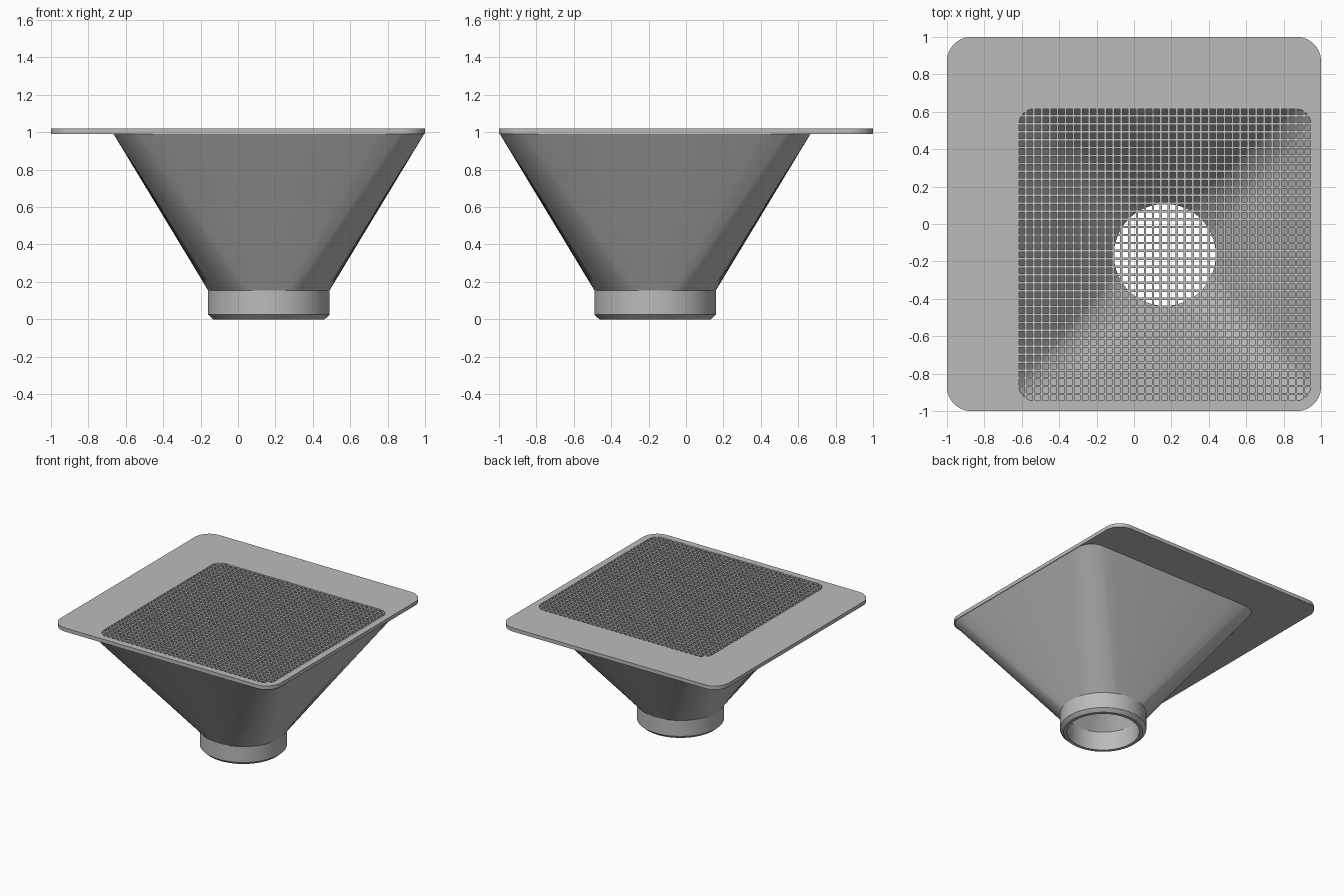
import bpy
import bmesh
from math import cos, sin, pi

if "Cube" in bpy.data.objects:
    bpy.data.objects.remove(bpy.data.objects["Cube"])

grey = bpy.data.materials.new("light grey")
grey.use_nodes = True
colour = (0.5, 0.5, 0.5, 1)
grey.diffuse_color = colour
grey.node_tree.nodes["Principled BSDF"].inputs["Base Color"].default_value = colour

CX, CY = 0.165, -0.165   # funnel axis
STEPS = 12               # points per side and per corner
PLATE_TOP, PLATE_BOTTOM = 1.02, 0.99


def rounded_square(half, radius, z, cx=CX, cy=CY):
    """Ring of points: a straight side then a corner arc, four times."""
    pts = []
    inner = half - radius
    for k in range(4):
        c, s = cos(k * pi / 2), sin(k * pi / 2)
        side = [(half, inner * (2 * i / STEPS - 1)) for i in range(STEPS)]
        arc = [(inner + radius * cos(i * pi / 2 / STEPS),
                inner + radius * sin(i * pi / 2 / STEPS)) for i in range(STEPS)]
        pts += [(cx + x * c - y * s, cy + x * s + y * c, z) for x, y in side + arc]
    return pts


def circle(radius, z):
    """Ring matching the rounded square, each side and corner taking an eighth turn."""
    n = 8 * STEPS
    return [(CX + radius * cos(2 * pi * i / n - pi / 8),
             CY + radius * sin(2 * pi * i / n - pi / 8), z) for i in range(n)]


def finish(bm, name, smooth=True):
    bmesh.ops.recalc_face_normals(bm, faces=bm.faces)
    mesh = bpy.data.meshes.new(name)
    bm.to_mesh(mesh)
    bm.free()
    obj = bpy.data.objects.new(name, mesh)
    bpy.context.collection.objects.link(obj)
    mesh.materials.append(grey)
    if smooth:
        bpy.ops.object.select_all(action='DESELECT')
        obj.select_set(True)
        bpy.context.view_layer.objects.active = obj
        bpy.ops.object.shade_smooth_by_angle(angle=pi / 6)
    return obj


def loft(name, rings):
    """Closed hollow body through a loop of rings."""
    bm = bmesh.new()
    loops = [[bm.verts.new(p) for p in ring] for ring in rings]
    n = len(loops[0])
    for a, b in zip(loops, loops[1:] + loops[:1]):
        for i in range(n):
            j = (i + 1) % n
            bm.faces.new((a[i], a[j], b[j], b[i]))
    return finish(bm, name)


# Flat mounting plate with the offset opening
loft("top_plate", [
    rounded_square(1, 0.13, PLATE_TOP, 0, 0),
    rounded_square(1, 0.13, PLATE_BOTTOM, 0, 0),
    rounded_square(0.78, 0.08, PLATE_BOTTOM),
    rounded_square(0.78, 0.08, PLATE_TOP),
])

# Square-to-round funnel with its chamfered outlet collar
loft("funnel_and_collar", [
    rounded_square(0.83, 0.13, PLATE_BOTTOM),
    circle(0.325, 0.155),
    circle(0.325, 0.025),
    circle(0.298, 0),
    circle(0.272, 0),
    circle(0.272, 0.155),
    rounded_square(0.78, 0.08, PLATE_BOTTOM),
])

# Square-hole screen filling the opening
HOLES, HOLE, BAR, HALF = 37, 0.03, 0.0125, 0.78
lines = [-HALF]
for i in range(2 * HOLES - 1):
    lines.append(lines[-1] + (BAR if i % 2 else HOLE))


def in_opening(x, y):
    r = 0.08
    dx, dy = max(abs(x) - HALF + r, 0), max(abs(y) - HALF + r, 0)
    return dx * dx + dy * dy < (r + 0.012) ** 2


bm = bmesh.new()
grid = [[bm.verts.new((CX + x, CY + y, PLATE_BOTTOM + 0.001)) for y in lines] for x in lines]
for i in range(len(lines) - 1):
    for j in range(len(lines) - 1):
        mid_x = (lines[i] + lines[i + 1]) / 2
        mid_y = (lines[j] + lines[j + 1]) / 2
        if (i % 2 or j % 2) and in_opening(mid_x, mid_y):
            bm.faces.new((grid[i][j], grid[i + 1][j], grid[i + 1][j + 1], grid[i][j + 1]))
bmesh.ops.delete(bm, geom=[v for v in bm.verts if not v.link_faces], context='VERTS')
extruded = bmesh.ops.extrude_face_region(bm, geom=bm.faces[:], use_keep_orig=True)
top = [g for g in extruded["geom"] if isinstance(g, bmesh.types.BMVert)]
bmesh.ops.translate(bm, verts=top, vec=(0, 0, PLATE_TOP - PLATE_BOTTOM - 0.002))
finish(bm, "square_hole_screen", smooth=False)
